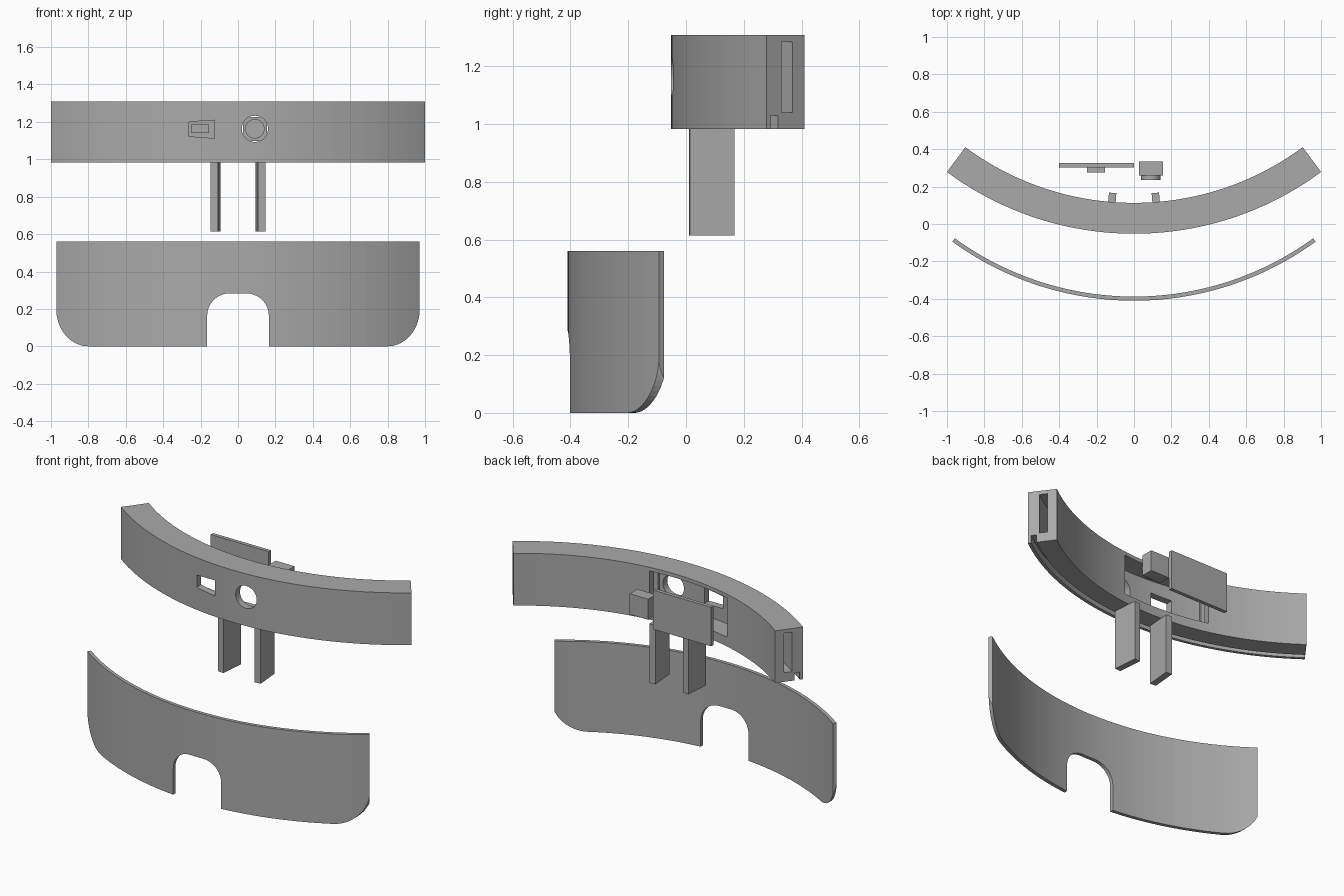
import bpy, bmesh
from math import sin, cos, asin, pi, radians

if "Cube" in bpy.data.objects:
    bpy.data.objects.remove(bpy.data.objects["Cube"], do_unlink=True)

grey = bpy.data.materials.new("mid_grey")
grey.use_nodes = True
COLOUR = (0.4, 0.4, 0.4, 1)
grey.diffuse_color = COLOUR
grey.node_tree.nodes["Principled BSDF"].inputs["Base Color"].default_value = COLOUR


def prism(name, outline, axis, lo, hi):
    """Extrude a 2D outline along z (outline in x, y) or y (outline in x, z)."""
    place = (lambda u, v, w: (u, v, w)) if axis == "z" else (lambda u, v, w: (u, w, v))
    bm = bmesh.new()
    rings = [[bm.verts.new(place(u, v, w)) for u, v in outline] for w in (lo, hi)]
    bm.faces.new(rings[0])
    bm.faces.new(rings[1])
    n = len(outline)
    for i in range(n):
        j = (i + 1) % n
        bm.faces.new((rings[0][i], rings[0][j], rings[1][j], rings[1][i]))
    bmesh.ops.recalc_face_normals(bm, faces=bm.faces)
    mesh = bpy.data.meshes.new(name)
    bm.to_mesh(mesh)
    bm.free()
    mesh.materials.append(grey)
    obj = bpy.data.objects.new(name, mesh)
    bpy.context.collection.objects.link(obj)
    return obj


def rect(x0, x1, y0, y1):
    return [(x0, y0), (x1, y0), (x1, y1), (x0, y1)]


def arc(cx, cy, rx, ry, start, end, steps):
    angles = [start + (end - start) * i / steps for i in range(steps + 1)]
    return [(cx + rx * cos(a), cy + ry * sin(a)) for a in angles]


def band(cy, r_in, r_out, a0, a1, steps=56):
    """Curved strip bulging to the front, angles measured from -y."""
    down = -pi / 2
    return (arc(0, cy, r_out, r_out, down + a0, down + a1, steps)
            + arc(0, cy, r_in, r_in, down + a1, down + a0, steps))


def boolean(target, tool, operation="DIFFERENCE"):
    mod = target.modifiers.new("shape", "BOOLEAN")
    mod.operation = operation
    mod.solver = "EXACT"
    mod.object = tool
    bpy.context.view_layer.objects.active = target
    bpy.ops.object.modifier_apply(modifier=mod.name)
    bpy.data.objects.remove(tool, do_unlink=True)


# Curved headband housing
CY, R_OUT, R_IN = 1.628, 1.68, 1.515
END = asin(1 / R_OUT)
Z0, Z1 = 0.983, 1.308
SLOT_LOW, SLOT_HIGH = 1.04, 1.285
housing = prism("headband_housing", band(CY, R_IN, R_OUT, -END, END), "z", Z0, Z1)

# Lengthwise wiring channel, lens groove and rear electronics pocket
over = END + 0.02
boolean(housing, prism("channel", band(CY, 1.568, 1.615, -over, over), "z", SLOT_LOW, SLOT_HIGH))
boolean(housing, prism("groove", band(CY, 1.63, 1.661, -over, over), "z", Z0 - 0.1, 1.03))
pocket = band(CY, 1.45, 1.637, asin(-0.4 / 1.515), asin(0.167 / 1.515), 20)
boolean(housing, prism("pocket", pocket, "z", SLOT_LOW, SLOT_HIGH))

# Display window and round camera opening
window = [(-0.262, 1.123), (-0.125, 1.112), (-0.125, 1.209), (-0.262, 1.2)]
MID = 1.163
boolean(housing, prism("window", window, "y", -0.2, 0.08))
boolean(housing, prism("opening", arc(0.09, MID, 0.07, 0.07, 0, 2 * pi, 40)[:-1], "y", -0.2, 0.08))

# Circuit board with its display, behind the pocket
prism("circuit_board", rect(-0.4, 0, 1.045, 1.288), "y", 0.302, 0.325)
prism("display_chip", rect(-0.25, -0.155, 1.14, 1.186), "y", 0.275, 0.302)

# Camera body and lens barrel
prism("camera_body", rect(0.027, 0.155, MID - 0.064, MID + 0.064), "y", 0.258, 0.333)
prism("camera_barrel", arc(0.09, MID, 0.052, 0.052, 0, 2 * pi, 40)[:-1], "y", 0.235, 0.258)

# Pair of slightly turned nose supports
for side, label in ((1, "left"), (-1, "right")):
    foot = [(0.107, 0.01), (0.147, 0.013), (0.134, 0.168), (0.094, 0.165)]
    prism(label + "_nose_support", [(side * x, y) for x, y in foot], "z", 0.615, Z0)

# Curved visor lens, trimmed to rounded corners and a nose notch
LENS_R, LENS_CY = 1.651, 1.241
lens_end = asin(0.971 / LENS_R)
lens = prism("visor_lens", band(LENS_CY, LENS_R - 0.022, LENS_R, -lens_end, lens_end), "z", 0, 0.56)
half = (arc(0.045, 0.163, 0.12, 0.12, pi / 2, 0, 10) + [(0.165, 0)]
        + arc(0.8, 0.2, 0.172, 0.2, -pi / 2, 0, 14) + [(0.972, 0.7)])
trim = half + [(-x, z) for x, z in reversed(half)]
boolean(lens, prism("trim", trim, "y", -0.6, 0.1), "INTERSECT")
